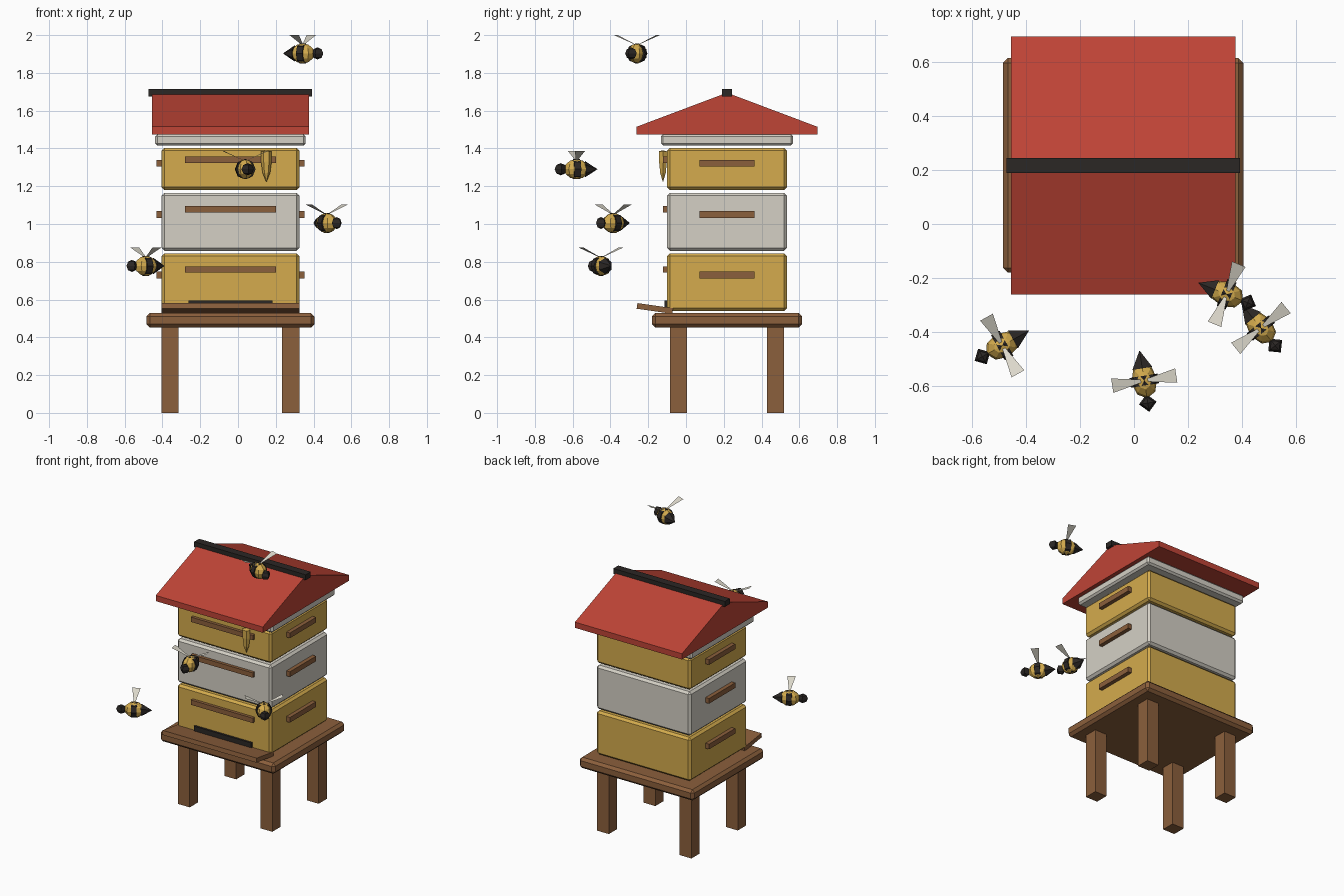
import bpy, bmesh
from math import radians, cos, sin, pi
from mathutils import Matrix, Vector

if "Cube" in bpy.data.objects:
    bpy.data.objects.remove(bpy.data.objects["Cube"])


def material(name, r, g, b):
    m = bpy.data.materials.new(name)
    m.diffuse_color = (r, g, b, 1)
    m.use_nodes = True
    m.node_tree.nodes["Principled BSDF"].inputs["Base Color"].default_value = m.diffuse_color
    return m


GOLD = material("honey_gold", 0.66, 0.41, 0.075)
CREAM = material("cream", 0.66, 0.63, 0.56)
WOOD = material("wood", 0.26, 0.115, 0.045)
RED = material("roof_red", 0.52, 0.058, 0.037)
DARK = material("dark", 0.024, 0.02, 0.018)
WING = material("wing", 0.72, 0.69, 0.6)

CX, CY = -0.04, 0.217  # hive centre


def add(name, bm, mat, matrix=Matrix()):
    bm.normal_update()
    me = bpy.data.meshes.new(name)
    bm.to_mesh(me)
    bm.free()
    me.materials.append(mat)
    ob = bpy.data.objects.new(name, me)
    ob.matrix_world = matrix
    bpy.context.collection.objects.link(ob)
    return ob


def box(name, center, size, mat, bevel=0, tilt=0):
    bm = bmesh.new()
    bmesh.ops.create_cube(bm, size=1, matrix=Matrix.Diagonal((*size, 1)))
    if bevel:
        bmesh.ops.bevel(bm, geom=bm.edges[:], offset=bevel, segments=1, affect='EDGES')
    return add(name, bm, mat, Matrix.Translation(center) @ Matrix.Rotation(tilt, 4, 'X'))


def lathe(name, profile, sides, mat, matrix, flat_y=1.0):
    """Closed solid around local z from (radius, z) points."""
    bm = bmesh.new()
    rings = []
    for r, z in profile:
        n = sides if r > 0 else 1
        rings.append([bm.verts.new((r * cos(2 * pi * i / sides), r * flat_y * sin(2 * pi * i / sides), z))
                      for i in range(n)])
    for a, b in zip(rings, rings[1:]):
        for i in range(sides):
            j = (i + 1) % sides
            q = [a[i % len(a)], a[j % len(a)], b[j % len(b)], b[i % len(b)]]
            bm.faces.new(list(dict.fromkeys(q)))
    for ring in (rings[0], rings[-1]):
        if len(ring) > 1:
            bm.faces.new(ring)
    bmesh.ops.recalc_face_normals(bm, faces=bm.faces)
    return add(name, bm, mat, matrix)


# Stand: four legs and a bevelled top
for sx, lr in ((-1, "left"), (1, "right")):
    for sy, fb in ((-1, "front"), (1, "back")):
        box(f"stand_leg_{fb}_{lr}", (CX + sx * 0.32, CY + sy * 0.257, 0.23), (0.092, 0.092, 0.46), WOOD)
box("stand_top", (CX, CY, 0.49), (0.89, 0.795, 0.076), WOOD, 0.018)

# Landing board and entrance slot
box("landing_board", (CX, -0.165, 0.553), (0.73, 0.19, 0.03), WOOD, tilt=radians(-8))
box("entrance_slot", (CX, -0.1, 0.57), (0.445, 0.03, 0.05), DARK)

# Stacked hive boxes with front and side grips
for name, z0, z1, zf, zs, mat in (
        ("lower", 0.54, 0.845, 0.759, 0.73, GOLD),
        ("middle", 0.858, 1.165, 1.077, 1.05, CREAM),
        ("upper", 1.18, 1.403, 1.34, 1.322, GOLD)):
    box(f"{name}_box", (CX, CY, (z0 + z1) / 2), (0.73, 0.635, z1 - z0), mat, 0.015)
    box(f"{name}_front_grip", (CX, -0.106, zf), (0.48, 0.032, 0.034), WOOD)
    for sx, lr in ((-1, "left"), (1, "right")):
        box(f"{name}_{lr}_grip", (CX + sx * 0.375, CY, zs), (0.035, 0.29, 0.036), WOOD)

# Inner cover, gabled roof and ridge cap
box("inner_cover", (CX, CY, 1.445), (0.797, 0.70, 0.06), CREAM, 0.012)
bm = bmesh.new()
gable = [(-0.478, 1.475), (0.478, 1.475), (0.478, 1.515), (0, 1.695), (-0.478, 1.515)]
face = bm.faces.new([bm.verts.new((CX - 0.415, CY + y, z)) for y, z in gable])
ext = bmesh.ops.extrude_face_region(bm, geom=[face], use_keep_orig=True)
bmesh.ops.translate(bm, vec=(0.83, 0, 0), verts=[v for v in ext["geom"] if isinstance(v, bmesh.types.BMVert)])
bmesh.ops.recalc_face_normals(bm, faces=bm.faces)
add("roof", bm, RED)
box("ridge_cap", (CX, CY, 1.695), (0.865, 0.055, 0.038), DARK)

# Honey drip on the front of the upper box
lathe("honey_drip", [(0, 1.22), (0.02, 1.27), (0.028, 1.33), (0.028, 1.385), (0, 1.39)], 6, GOLD,
      Matrix.Translation((0.15, -0.122, 0)), 0.85)


# Bees: local +x is the flight direction
def bee(n, pos, heading):
    m = Matrix.Translation(pos) @ Matrix.Rotation(radians(heading), 4, 'Z')
    along = m @ Matrix.Rotation(pi / 2, 4, 'Y')
    for part, seg, rings, off, size, mat in (
            ("body", 8, 6, 0, (0.066, 0.048, 0.053), GOLD),
            ("head", 4, 4, 0.084, (0.033, 0.033, 0.032), DARK)):
        bm = bmesh.new()
        bmesh.ops.create_uvsphere(bm, u_segments=seg, v_segments=rings, radius=1,
                                  matrix=Matrix.Translation((off, 0, 0)) @ Matrix.Diagonal((*size, 1)))
        add(f"bee_{n}_{part}", bm, mat, m)
    lathe(f"bee_{n}_stripe", [(0.053, -0.018), (0.053, 0.018)], 8, DARK, along)
    lathe(f"bee_{n}_stinger", [(0, -0.113), (0.043, -0.046)], 6, DARK, along)
    for s, lr in ((1, "left"), (-1, "right")):
        bm = bmesh.new()
        bm.faces.new([bm.verts.new(Vector(p)) for p in (
            (-0.004, s * 0.004, 0.045), (0.004, s * 0.004, 0.045),
            (0.027, s * 0.12, 0.097), (-0.027, s * 0.12, 0.097))][::s])
        add(f"bee_{n}_{lr}_wing", bm, WING, m)


for i, (pos, heading) in enumerate((
        ((0.343, -0.26, 1.903), -22),
        ((0.038, -0.58, 1.29), -81),
        ((0.47, -0.385, 1.005), -51),
        ((-0.488, -0.45, 0.778), 209))):
    bee(i + 1, pos, heading)
